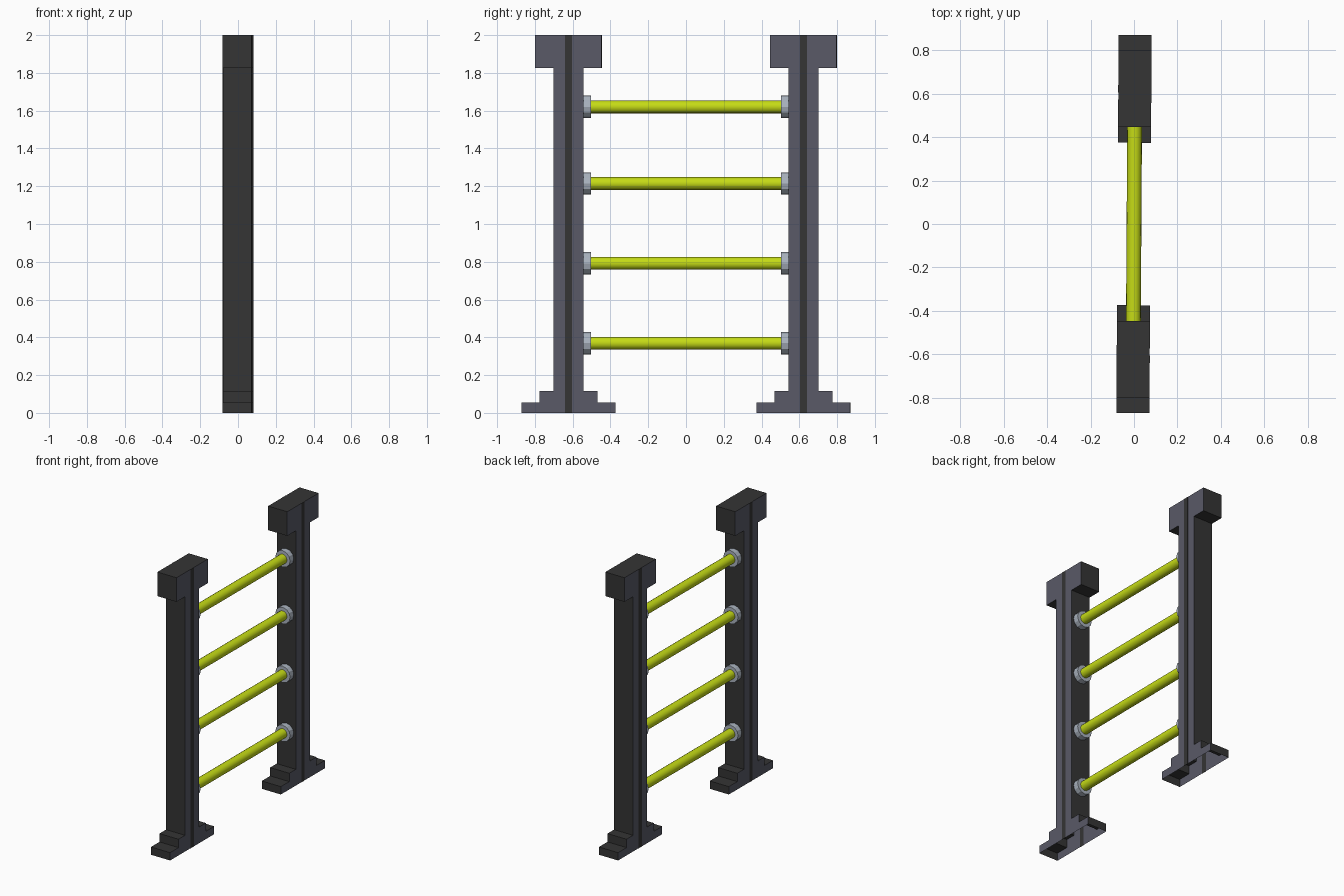
import bpy, bmesh, math
from mathutils import Matrix

if "Cube" in bpy.data.objects:
    bpy.data.objects.remove(bpy.data.objects["Cube"])

def material(name, rgb):
    m = bpy.data.materials.new(name)
    m.diffuse_color = (*rgb, 1)
    m.use_nodes = True
    m.node_tree.nodes["Principled BSDF"].inputs["Base Color"].default_value = m.diffuse_color
    return m

SLATE = material("slate", (0.1, 0.102, 0.137))
CHARCOAL = material("charcoal", (0.035, 0.035, 0.035))
LIME = material("lime", (0.56, 0.71, 0.008))
SILVER = material("light_grey", (0.40, 0.45, 0.52))

YAW = Matrix.Rotation(math.radians(-0.35), 4, 'Z')   # whole model sits slightly turned
CY, HX = 0.622, 0.076                                # post centre and half depth

def finish(name, bm, mats):
    bm.transform(YAW)
    me = bpy.data.meshes.new(name)
    bm.to_mesh(me)
    bm.free()
    for m in mats:
        me.materials.append(m)
    ob = bpy.data.objects.new(name, me)
    bpy.context.collection.objects.link(ob)
    return ob

# post: stepped foot, shaft and head block in one profile, hollow and open below
def post(name, cy):
    half = [(0.248, 0), (0.248, 0.056), (0.153, 0.056), (0.153, 0.116),
            (0.079, 0.116), (0.079, 1.827), (0.176, 1.827), (0.176, 2.0)]
    outline = half + [(-y, z) for y, z in reversed(half)]
    bm = bmesh.new()
    face = bm.faces.new([bm.verts.new((-HX, cy + y, z)) for y, z in outline])
    ext = bmesh.ops.extrude_face_region(bm, geom=[face])
    for v in ext["geom"]:
        if isinstance(v, bmesh.types.BMVert):
            v.co.x = HX
    bmesh.ops.recalc_face_normals(bm, faces=bm.faces)
    for f in bm.faces:
        f.material_index = 0 if abs(f.normal.x) > 0.5 else 1
    bottom = [f for f in bm.faces if all(v.co.z < 0.001 for v in f.verts)]
    bmesh.ops.delete(bm, geom=bottom, context='FACES_ONLY')
    finish(name, bm, [SLATE, CHARCOAL])

# thin dark stripe up the side of a post
def stripe(name, side, cy):
    bm = bmesh.new()
    bmesh.ops.create_cube(bm, size=1, matrix=Matrix.Translation((side * HX, cy, 1.0))
                          @ Matrix.Diagonal((0.003, 0.036, 2.0, 1)))
    finish(name, bm, [CHARCOAL])

# cylinder lying along y
def bar(name, r, y0, y1, z, sides, mat):
    bm = bmesh.new()
    bmesh.ops.create_cone(bm, cap_ends=True, segments=sides, radius1=r, radius2=r,
                          depth=y1 - y0,
                          matrix=Matrix.Translation((0, (y0 + y1) / 2, z))
                          @ Matrix.Rotation(math.pi / 2, 4, 'X'))
    return finish(name, bm, [mat])

for s, tag in ((-1, "front"), (1, "back")):
    post(tag + "_post", s * CY)
    for side, lr in ((-1, "left"), (1, "right")):
        stripe(f"{tag}_post_stripe_{lr}", side, s * CY)

# four rungs with a collar at each end
for i, z in enumerate((0.369, 0.792, 1.214, 1.62)):
    ob = bar(f"rung_{i + 1}", 0.034, -0.55, 0.55, z, 16, LIME)
    bpy.ops.object.select_all(action='DESELECT')
    ob.select_set(True)
    bpy.context.view_layer.objects.active = ob
    bpy.ops.object.shade_smooth_by_angle(angle=math.radians(35))
    for s, tag in ((-1, "front"), (1, "back")):
        a, b = sorted((s * 0.502, s * 0.55))
        bar(f"{tag}_collar_{i + 1}", 0.059, a, b, z, 12, SILVER)
